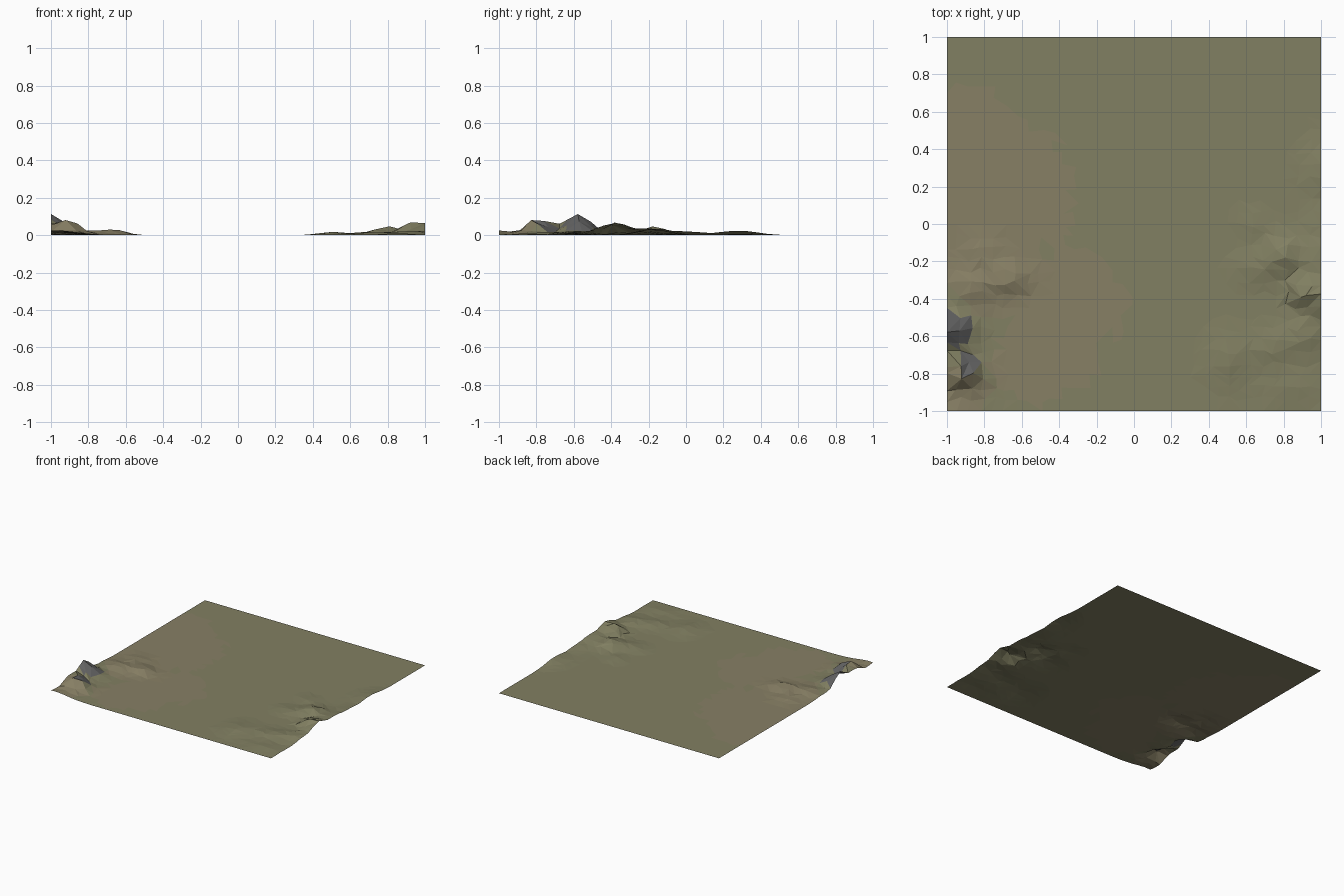
import bpy, bmesh, math, random
from mathutils import Vector, noise

if "Cube" in bpy.data.objects:
    bpy.data.objects.remove(bpy.data.objects["Cube"])

random.seed(4)
N = 32

# hills: centre x, centre y, spread x, spread y, height
HILLS = [
    (-1.0, -.57, .11, .09, .113), (-.92, -.80, .10, .08, .085),
    (-1.0, -.71, .08, .08, .035), (-.97, -1.0, .16, .09, .025),
    (-.68, -.29, .10, .07, .034), (-.88, -.34, .12, .08, .028),
    (-.80, -.15, .10, .07, .014),
    (1.0, -.39, .08, .12, .060), (.90, -.36, .06, .07, .060),
    (.80, -.17, .09, .09, .050), (1.0, -.16, .10, .11, .035),
    (1.0, .02, .08, .08, .018), (1.0, .28, .09, .14, .025),
    (.64, -.24, .10, .08, .014), (.92, -.60, .11, .08, .024),
    (.50, -.72, .10, .13, .018), (.74, -.66, .12, .08, .016),
    (.64, .00, .09, .07, .009), (.85, -.87, .12, .08, .010),
]

# dry earth patches: centre x, centre y, radius x, radius y
DRY = [(-.85, .2, .28, .55), (-.55, .15, .22, .35), (-.35, -.42, .33, .28),
       (-.75, -.25, .35, .22), (-.5, -.75, .28, .2), (-.92, -.9, .15, .15)]

# bare rock patches
ROCK = [(-.95, -.56, .07, .10), (-.89, -.75, .06, .06)]


def height(x, y):
    z = sum(h * math.exp(-((x - a) / s) ** 2 - ((y - b) / t) ** 2)
            for a, b, s, t, h in HILLS)
    z *= 1 + .18 * noise.noise(Vector((x * 9, y * 9, 2)))
    return z if z > .0015 else 0.0


def inside(x, y, patches):
    wobble = 1 + .6 * noise.noise(Vector((x * 7, y * 7, 5)))
    return any(((x - a) / r) ** 2 + ((y - b) / s) ** 2 < wobble
               for a, b, r, s in patches)


def material(name, rgb):
    m = bpy.data.materials.new(name)
    m.diffuse_color = (*rgb, 1)
    m.use_nodes = True
    m.node_tree.nodes["Principled BSDF"].inputs["Base Color"].default_value = m.diffuse_color
    return m


# irregular triangulated ground
bm = bmesh.new()
step = 2 / N
grid = []
for j in range(N + 1):
    row = []
    for i in range(N + 1):
        x, y = -1 + i * step, -1 + j * step
        if 0 < i < N:
            x += random.uniform(-.28, .28) * step
        if 0 < j < N:
            y += random.uniform(-.28, .28) * step
        row.append(bm.verts.new((x, y, height(x, y))))
    grid.append(row)

for j in range(N):
    for i in range(N):
        a, b = grid[j][i], grid[j][i + 1]
        c, d = grid[j + 1][i + 1], grid[j + 1][i]
        tris = [(a, b, c), (a, c, d)] if random.random() < .5 else [(a, b, d), (b, c, d)]
        for t in tris:
            f = bm.faces.new(t)
            p = f.calc_center_median()
            if inside(p.x, p.y, ROCK):
                f.material_index = 2
            elif inside(p.x, p.y, DRY):
                f.material_index = 1

mesh = bpy.data.meshes.new("terrain")
bm.to_mesh(mesh)
bm.free()
for m in (material("grass", (.222, .215, .122)),
          material("dry_earth", (.245, .215, .130)),
          material("rock", (.125, .125, .125))):
    mesh.materials.append(m)
terrain = bpy.data.objects.new("terrain", mesh)
bpy.context.collection.objects.link(terrain)
